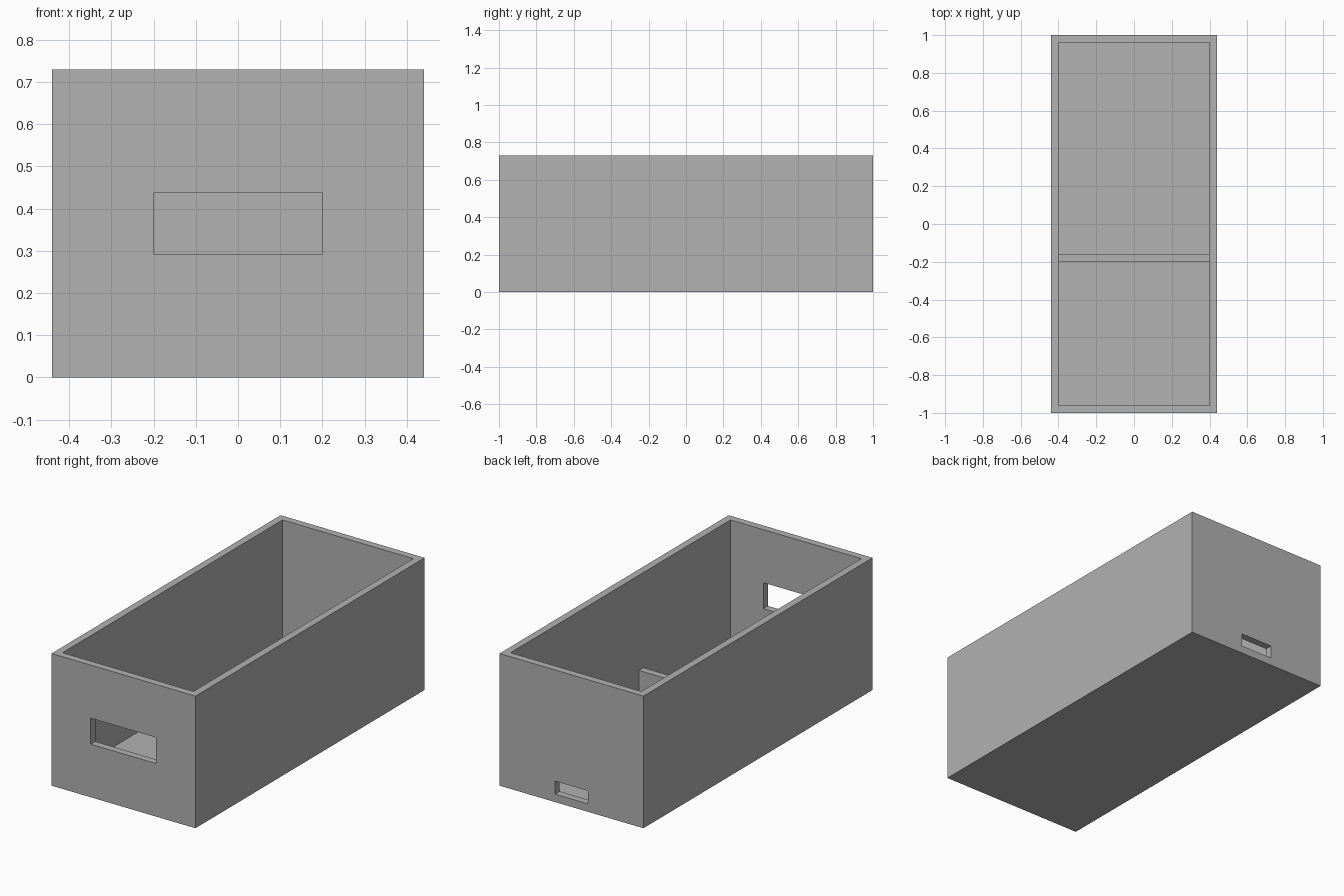
import bpy

cube = bpy.data.objects.get("Cube")
if cube:
    bpy.data.objects.remove(cube, do_unlink=True)

WIDTH, LENGTH, HEIGHT, WALL = 0.88, 2.0, 0.73, 0.04
INNER = WIDTH / 2 - WALL
END = LENGTH / 2

grey = bpy.data.materials.new("grey")
grey.use_nodes = True
colour = (0.445, 0.445, 0.445, 1)
grey.diffuse_color = colour
grey.node_tree.nodes["Principled BSDF"].inputs["Base Color"].default_value = colour


def box(name, low, high):
    """Box spanning two opposite corners."""
    bpy.ops.mesh.primitive_cube_add(size=1)
    ob = bpy.context.object
    ob.name = name
    for v in ob.data.vertices:
        v.co = [high[i] if v.co[i] > 0 else low[i] for i in range(3)]
    ob.data.materials.append(grey)
    return ob


def cut(target, cutter):
    """Subtract a hidden cutter from the target."""
    mod = target.modifiers.new(cutter.name, 'BOOLEAN')
    mod.operation = 'DIFFERENCE'
    mod.solver = 'EXACT'
    mod.object = cutter
    cutter.hide_render = True
    cutter.hide_viewport = True
    cutter.display_type = 'WIRE'


# Outer box, hollowed from above
tray = box("tray", (-WIDTH / 2, -END, 0), (WIDTH / 2, END, HEIGHT))
cut(tray, box("cavity_cutter", (-INNER, WALL - END, WALL), (INNER, END - WALL, HEIGHT + 0.1)))

# Wide handle opening in the front wall
cut(tray, box("front_slot_cutter", (-0.2, -END - 0.05, 0.293), (0.2, -END + 0.1, 0.437)))

# Small low opening in the back wall
cut(tray, box("back_slot_cutter", (-0.1, END - 0.1, 0.044), (0.1, END + 0.05, 0.116)))

# Low divider across the inside
box("divider", (-INNER, -0.2, WALL), (INNER, -0.16, 0.204))
